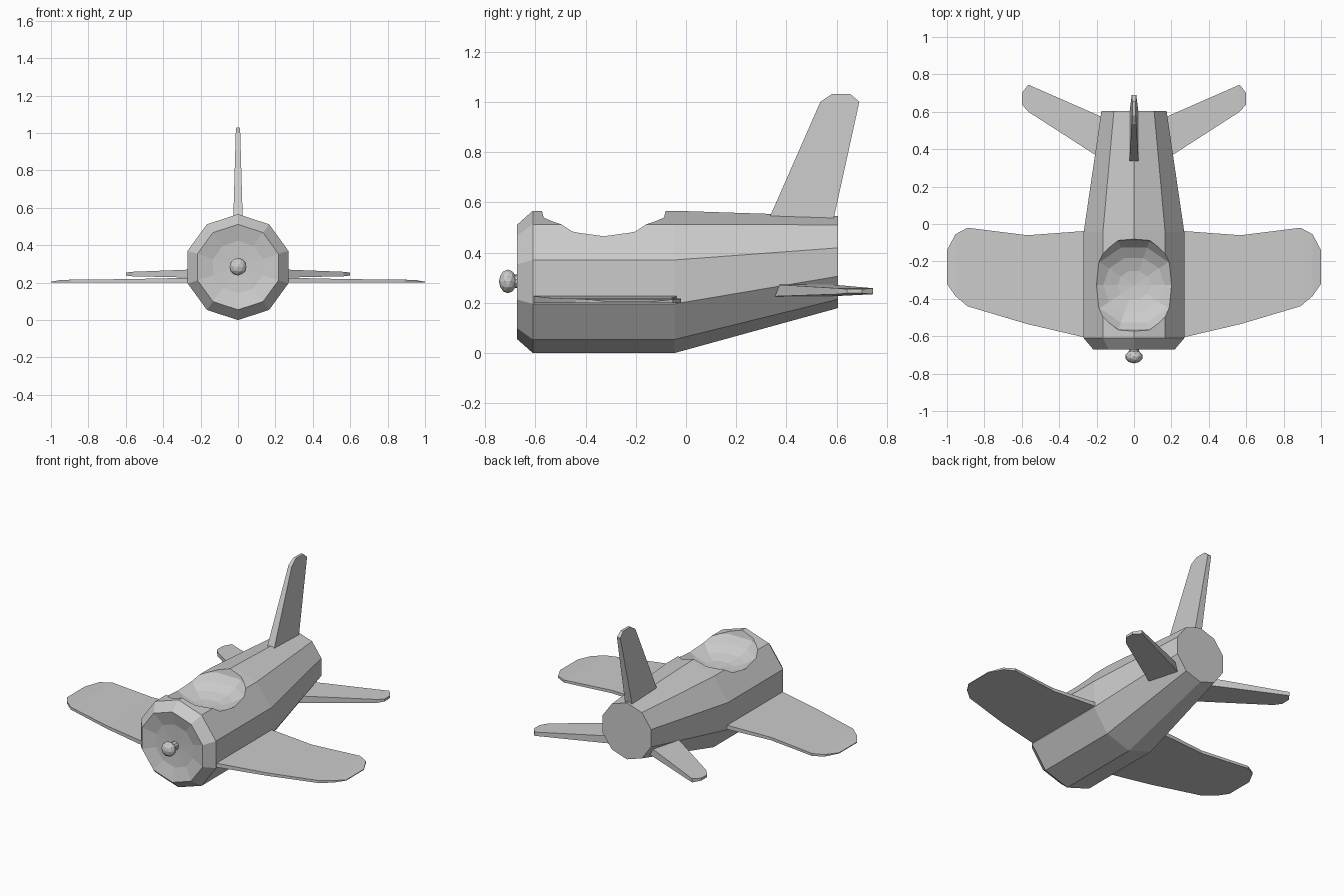
import bpy, bmesh
from math import sin, cos, pi
from mathutils import Matrix

if "Cube" in bpy.data.objects:
    bpy.data.objects.remove(bpy.data.objects["Cube"])


def finish(name, bm):
    bmesh.ops.recalc_face_normals(bm, faces=bm.faces)
    me = bpy.data.meshes.new(name)
    bm.to_mesh(me)
    bm.free()
    ob = bpy.data.objects.new(name, me)
    bpy.context.collection.objects.link(ob)
    return ob


def loft(name, rings):
    """Skin matching closed rings and cap both ends."""
    bm = bmesh.new()
    loops = [[bm.verts.new(p) for p in r] for r in rings]
    n = len(loops[0])
    for a, b in zip(loops, loops[1:]):
        for i in range(n):
            j = (i + 1) % n
            bm.faces.new((a[i], a[j], b[j], b[i]))
    bm.faces.new(loops[0])
    bm.faces.new(loops[-1])
    return finish(name, bm)


def ring(y, r, z, n=10):
    """Polygon facing along y, with a corner at the top."""
    return [(r * sin(2 * pi * i / n), y, z + r * cos(2 * pi * i / n)) for i in range(n)]


def mirror(ob):
    ob.modifiers.new("Mirror", 'MIRROR').use_axis[0] = True


def flat_panel(name, sections):
    """Horizontal surface from (x, front y, back y, bottom z, top z)."""
    ob = loft(name, [[(x, f, lo), (x, b, lo), (x, b, hi), (x, f, hi)]
                     for x, f, b, lo, hi in sections])
    mirror(ob)


# Fuselage with recessed nose
fuselage = loft("fuselage", [
    ring(-0.645, 0.04, 0.283), ring(-0.65, 0.14, 0.283),
    ring(-0.672, 0.228, 0.283), ring(-0.61, 0.283, 0.283),
    ring(-0.045, 0.283, 0.283), ring(0.605, 0.183, 0.362)])

# Cockpit hollow: faceted ellipsoid cut from the top
stack = []
for k in range(1, 10):
    t = pi * k / 10
    stack.append([(0.28 * sin(t) * cos(2 * pi * i / 10),
                   -0.327 + 0.26 * sin(t) * sin(2 * pi * i / 10),
                   0.57 - 0.155 * cos(t)) for i in range(10)])
cutter = loft("cockpit_cutter", stack)
bm = bmesh.new()
bm.from_mesh(cutter.data)
caps = [f for f in bm.faces if len(f.verts) == 10]
for f in caps:  # pointed poles
    up = 1 if f.calc_center_median().z > 0.57 else -1
    new = bmesh.ops.poke(bm, faces=[f])["verts"]
    new[0].co.z = 0.57 + up * 0.155
bm.to_mesh(cutter.data)
bm.free()
cutter.hide_render = True
cutter.hide_viewport = True
cut = fuselage.modifiers.new("Cockpit", 'BOOLEAN')
cut.operation = 'DIFFERENCE'
cut.solver = 'EXACT'
cut.object = cutter

# Main wings
flat_panel("wings", [
    (0.20, -0.605, -0.038, 0.20, 0.228), (0.27, -0.605, -0.038, 0.20, 0.226),
    (0.57, -0.535, -0.06, 0.20, 0.219), (0.89, -0.44, -0.02, 0.20, 0.216),
    (0.955, -0.385, -0.055, 0.20, 0.213), (1.0, -0.32, -0.14, 0.20, 0.205)])

# Tail planes
flat_panel("tail_planes", [
    (0.08, 0.29, 0.53, 0.223, 0.275), (0.20, 0.365, 0.585, 0.226, 0.272),
    (0.565, 0.60, 0.745, 0.234, 0.258), (0.60, 0.64, 0.70, 0.238, 0.254)])

# Tail fin
fin = [(0.50, 0.315, 0.58, 0.026), (0.545, 0.335, 0.59, 0.025),
       (1.0, 0.535, 0.69, 0.012), (1.03, 0.58, 0.655, 0.009)]
loft("tail_fin", [[(-w, f, z), (w, f, z), (w, b, z), (-w, b, z)] for z, f, b, w in fin])

# Propeller hub and shaft
bm = bmesh.new()
bmesh.ops.create_icosphere(bm, subdivisions=2, radius=1,
                           matrix=Matrix.Translation((0, -0.709, 0.285))
                           @ Matrix.Diagonal((0.047, 0.036, 0.047, 1)))
finish("propeller_hub", bm)
loft("propeller_shaft", [ring(-0.70, 0.027, 0.285), ring(-0.63, 0.027, 0.285)])
